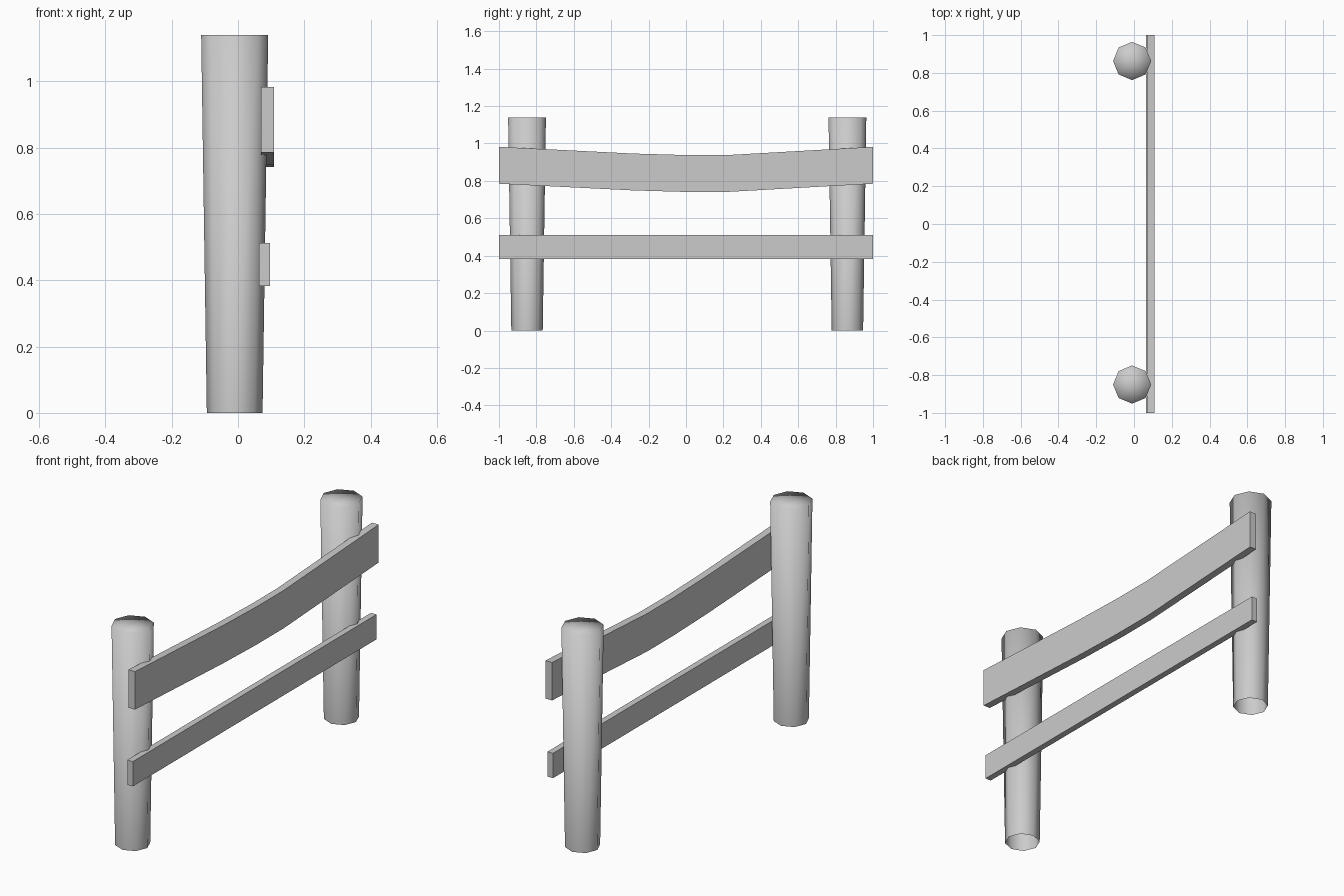
import bpy, bmesh, math

if "Cube" in bpy.data.objects:
    bpy.data.objects.remove(bpy.data.objects["Cube"])


def finish(bm, name):
    bmesh.ops.recalc_face_normals(bm, faces=bm.faces)
    mesh = bpy.data.meshes.new(name)
    bm.to_mesh(mesh)
    bm.free()
    for p in mesh.polygons:
        p.use_smooth = True
    obj = bpy.data.objects.new(name, mesh)
    bpy.context.collection.objects.link(obj)
    return obj


def post(name, x, y, r_bottom, r_top, height, sides=8):
    # Tapered eight-sided post, capped on top and open underneath
    bm = bmesh.new()
    rings = []
    for r, z in ((r_bottom, 0), (r_top, height)):
        rings.append([bm.verts.new((x + r * math.cos(a), y + r * math.sin(a), z))
                      for a in (math.tau * i / sides for i in range(sides))])
    low, high = rings
    centre = bm.verts.new((x, y, height))
    for i in range(sides):
        j = (i + 1) % sides
        bm.faces.new((low[i], low[j], high[j], high[i]))
        bm.faces.new((high[i], high[j], centre))
    return finish(bm, name)


def rail(name, x0, x1, height, path):
    # Plank swept along y; path gives (y, bottom z)
    bm = bmesh.new()
    rings = [[bm.verts.new((x, y, z + dz)) for x, dz in
              ((x0, 0), (x1, 0), (x1, height), (x0, height))] for y, z in path]
    for a, b in zip(rings, rings[1:]):
        for i in range(4):
            j = (i + 1) % 4
            bm.faces.new((a[i], a[j], b[j], b[i]))
    bm.faces.new(rings[0])
    bm.faces.new(rings[-1])
    obj = finish(bm, name)
    bpy.ops.object.select_all(action='DESELECT')
    obj.select_set(True)
    bpy.context.view_layer.objects.active = obj
    bpy.ops.object.shade_smooth_by_angle(angle=math.radians(40))
    return obj


# Posts
for name, y in (("front_post", -0.85), ("back_post", 0.863)):
    post(name, -0.01, y, 0.084, 0.101, 1.14)

# Sagging upper rail and straight lower rail
rail("upper_rail", 0.07, 0.108, 0.197,
     [(-1, 0.785), (-0.28, 0.749), (0, 0.741), (0.22, 0.741), (1, 0.785)])
rail("lower_rail", 0.064, 0.096, 0.129, [(-1, 0.383), (1, 0.383)])
